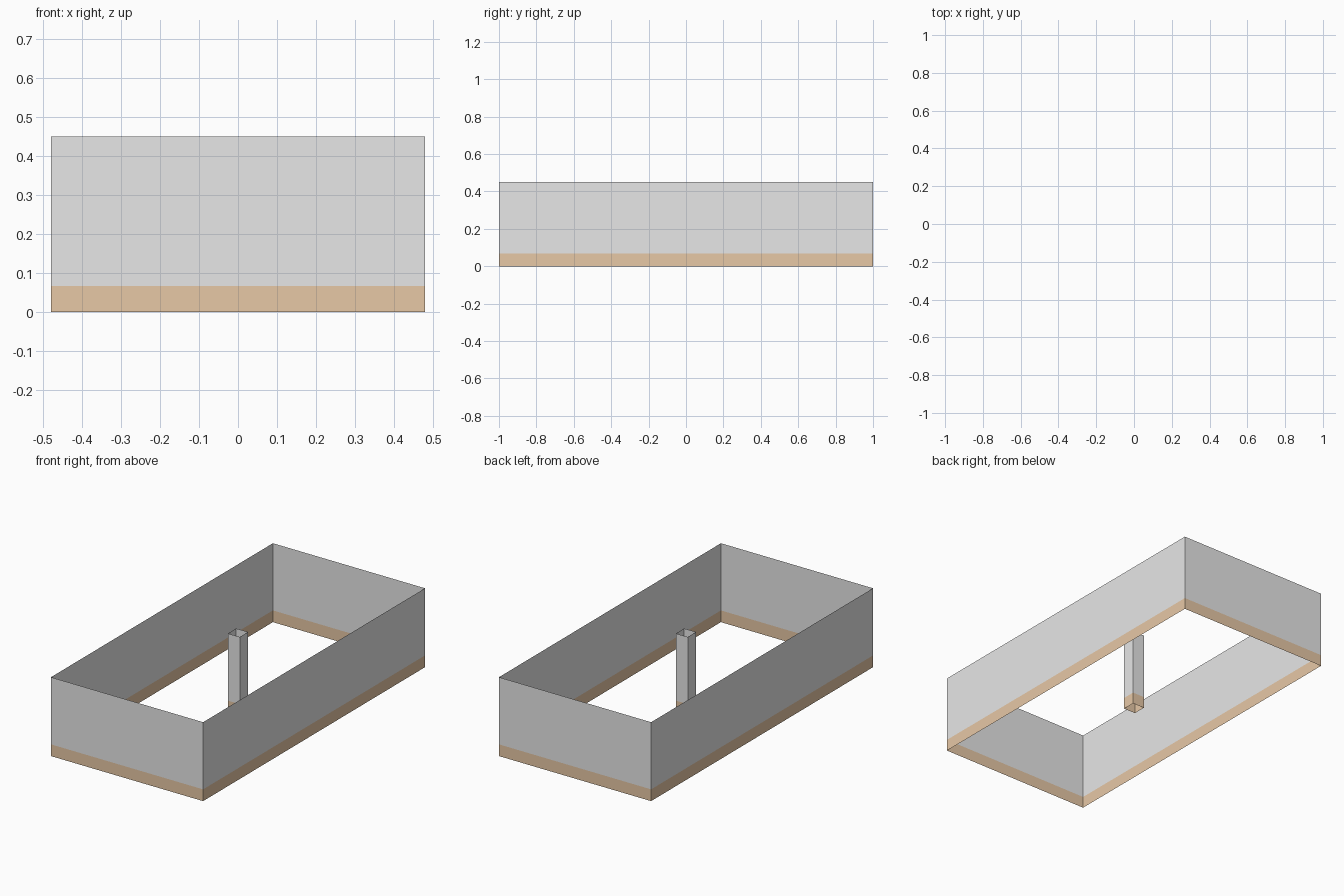
import bpy, bmesh

if "Cube" in bpy.data.objects:
    bpy.data.objects.remove(bpy.data.objects["Cube"])

HEIGHT, BAND = 0.45, 0.067


def material(name, rgb):
    m = bpy.data.materials.new(name)
    m.diffuse_color = (*rgb, 1.0)
    m.use_nodes = True
    m.node_tree.nodes["Principled BSDF"].inputs["Base Color"].default_value = m.diffuse_color
    return m


grey = material("light grey", (0.8, 0.8, 0.8))
tan = material("tan", (0.8, 0.58, 0.38))


def open_tube(name, half_x, half_y):
    """Rectangular sheet wall, open at top and bottom, with a tan base band."""
    bm = bmesh.new()
    rings = []
    for z in (0.0, BAND, HEIGHT):
        rings.append([bm.verts.new((sx * half_x, sy * half_y, z))
                      for sx, sy in ((-1, -1), (1, -1), (1, 1), (-1, 1))])
    for level, (low, high) in enumerate(zip(rings, rings[1:])):
        for i in range(4):
            j = (i + 1) % 4
            face = bm.faces.new((low[i], low[j], high[j], high[i]))
            face.material_index = 1 if level == 0 else 0
    mesh = bpy.data.meshes.new(name)
    bm.to_mesh(mesh)
    bm.free()
    mesh.materials.append(grey)
    mesh.materials.append(tan)
    obj = bpy.data.objects.new(name, mesh)
    bpy.context.collection.objects.link(obj)
    return obj


# Outer walls and the hollow square post in the middle
open_tube("outer_walls", 0.48, 1.0)
open_tube("centre_post", 0.0375, 0.0375)
